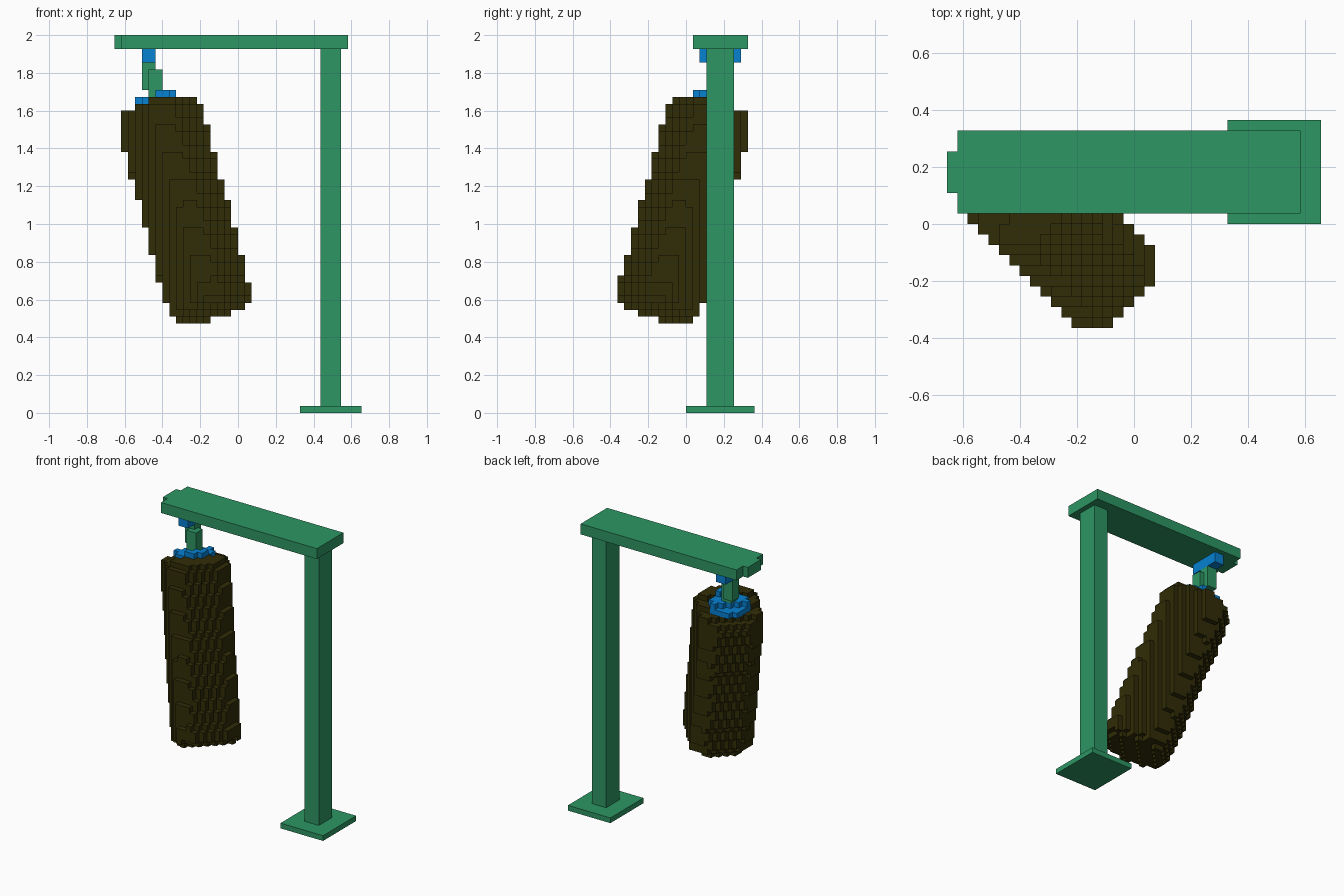
import bpy
import bmesh
from mathutils import Vector
from itertools import product

if "Cube" in bpy.data.objects:
    bpy.data.objects.remove(bpy.data.objects["Cube"])

CELL = 2 / 55
SIZE = (36, 20, 55)
ORIGIN = Vector((-18 * CELL, -10 * CELL, 0))


def material(name, rgb):
    mat = bpy.data.materials.new(name)
    mat.use_nodes = True
    mat.diffuse_color = (*rgb, 1)
    mat.node_tree.nodes["Principled BSDF"].inputs["Base Color"].default_value = (*rgb, 1)
    return mat


green = material("frame green", (0.026, 0.305, 0.125))
blue = material("fitting blue", (0.002, 0.22, 0.64))
brown = material("dark leather", (0.03, 0.026, 0.002))


def finish(name, bm, mat):
    bmesh.ops.recalc_face_normals(bm, faces=bm.faces)
    mesh = bpy.data.meshes.new(name)
    bm.to_mesh(mesh)
    bm.free()
    mesh.materials.append(mat)
    obj = bpy.data.objects.new(name, mesh)
    bpy.context.collection.objects.link(obj)
    return obj


def block(name, low, high, mat):
    """Box between two grid corners."""
    bm = bmesh.new()
    bmesh.ops.create_cube(bm, size=1)
    for v in bm.verts:
        v.co = ORIGIN + CELL * Vector([h if c > 0 else l for c, l, h in zip(v.co, low, high)])
    return finish(name, bm, mat)


def voxel_solid(name, inside, mat):
    """Outer skin of every grid cell whose centre passes the test."""
    half = Vector((0.5, 0.5, 0.5))
    cells = {c for c in product(*map(range, SIZE))
             if inside(ORIGIN + CELL * (Vector(c) + half))}
    bm = bmesh.new()
    corners = {}

    def corner(key):
        if key not in corners:
            corners[key] = bm.verts.new(ORIGIN + CELL * Vector(key))
        return corners[key]

    for cell in cells:
        for axis, side in product(range(3), (0, 1)):
            beside = list(cell)
            beside[axis] += 2 * side - 1
            if tuple(beside) in cells:
                continue
            b, c = (axis + 1) % 3, (axis + 2) % 3
            loop = []
            for db, dc in ((0, 0), (1, 0), (1, 1), (0, 1)):
                key = list(cell)
                key[axis] += side
                key[b] += db
                key[c] += dc
                loop.append(corner(tuple(key)))
            bm.faces.new(loop if side else loop[::-1])
    return finish(name, bm, mat)


# Stand
block("base_plate", (27, 10, 0), (36, 20, 1), green)
block("post", (30, 13, 1), (33, 17, 53), green)
block("top_beam", (1, 11, 53), (34, 19, 55), green)
block("beam_end", (0, 13, 53), (1, 17, 55), green)

# Hanger and short chain
block("hanger_bracket", (4, 12, 51), (6, 18, 53), blue)
block("chain_upper", (4, 14, 47), (6, 16, 51), green)
block("chain_lower", (5, 13, 46), (7, 15, 50), green)

# Swinging bag, tilted about the hanger
PIVOT = Vector((-0.473, 0.182, 1.795))
AXIS = Vector((-0.268, 0.268, 1)).normalized()
UNTILT = AXIS.rotation_difference(Vector((0, 0, 1)))


def tilted_octagon(flat, diagonal, bottom, top, bevel):
    """Eight-sided prism with bevelled ends."""
    def inside(p):
        q = UNTILT @ (p - PIVOT)
        x, y = abs(q.x), abs(q.y)
        inset = max(0, q.z - top + bevel, bottom + bevel - q.z)
        radius = max(x, y, (x + y) * flat / diagonal)
        return radius < flat - inset and bottom < q.z < top
    return inside


voxel_solid("bag", tilted_octagon(0.227, 0.29, -1.345, -0.182, 0.045), brown)
voxel_solid("bag_cap", tilted_octagon(0.12, 0.165, -0.182, -0.137, 0), blue)
